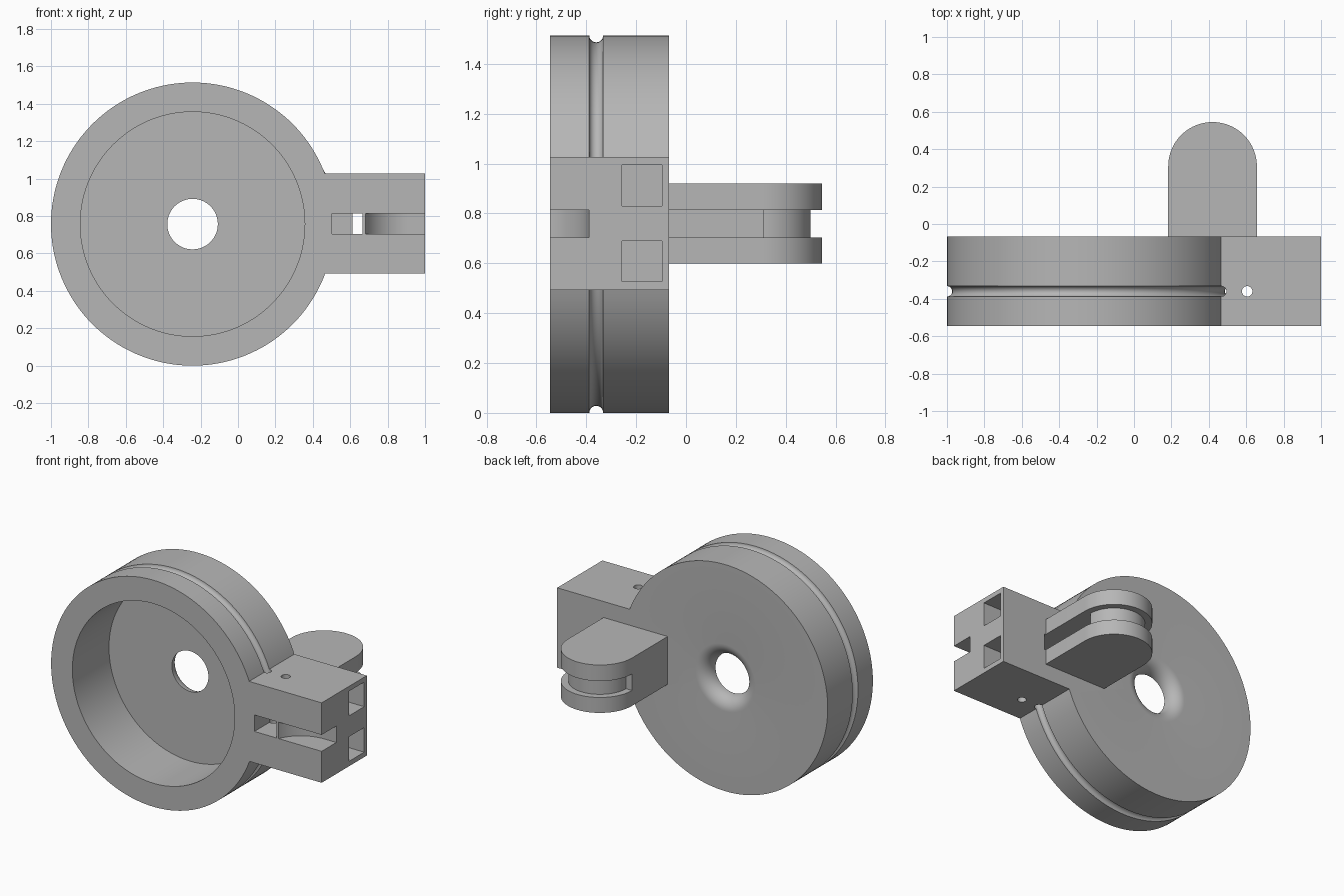
import bpy, bmesh, math
from mathutils import Vector

cube = bpy.data.objects.get("Cube")
if cube:
    bpy.data.objects.remove(cube, do_unlink=True)

grey = bpy.data.materials.new("plain grey")
grey.use_nodes = True
colour = (0.47, 0.47, 0.47, 1)
grey.diffuse_color = colour
grey.node_tree.nodes["Principled BSDF"].inputs["Base Color"].default_value = colour

CX, CZ = -0.243, 0.757           # wheel axis
FRONT, BACK = -0.545, -0.068     # wheel faces
RADIUS = 0.757
GROOVE_Y, GROOVE_R = -0.36, 0.028
SLOT_LOW, SLOT_HIGH = 0.703, 0.813


def finish(name, bm):
    bmesh.ops.recalc_face_normals(bm, faces=bm.faces[:])
    mesh = bpy.data.meshes.new(name)
    bm.to_mesh(mesh)
    bm.free()
    mesh.materials.append(grey)
    obj = bpy.data.objects.new(name, mesh)
    bpy.context.collection.objects.link(obj)
    return obj


def arc(cx, cy, r, start, end, steps):
    angles = [math.radians(start + (end - start) * i / steps) for i in range(steps + 1)]
    return [(cx + r * math.cos(a), cy + r * math.sin(a)) for a in angles]


def prism(name, outline, low, high):
    """Extrude an (x, y) outline between two heights."""
    bm = bmesh.new()
    face = bm.faces.new([bm.verts.new((x, y, low)) for x, y in outline])
    new = bmesh.ops.extrude_face_region(bm, geom=[face])["geom"]
    verts = [v for v in new if isinstance(v, bmesh.types.BMVert)]
    bmesh.ops.translate(bm, verts=verts, vec=(0, 0, high - low))
    return finish(name, bm)


def box(name, x0, x1, y0, y1, z0, z1):
    return prism(name, [(x0, y0), (x1, y0), (x1, y1), (x0, y1)], z0, z1)


def lathe(name, profile, steps=144):
    """Spin a closed (radius, y) profile about the wheel axis."""
    bm = bmesh.new()
    rings = []
    for i in range(steps):
        a = math.tau * i / steps
        rings.append([bm.verts.new((CX + r * math.cos(a), y, CZ + r * math.sin(a)))
                      for r, y in profile])
    n = len(profile)
    for i, ring in enumerate(rings):
        after = rings[(i + 1) % steps]
        for j in range(n):
            k = (j + 1) % n
            bm.faces.new((ring[j], ring[k], after[k], after[j]))
    return finish(name, bm)


def combine(target, tool, operation):
    mod = target.modifiers.new(operation.lower(), "BOOLEAN")
    mod.operation, mod.solver, mod.object = operation, "EXACT", tool
    graph = bpy.context.evaluated_depsgraph_get()
    mesh = bpy.data.meshes.new_from_object(target.evaluated_get(graph))
    target.modifiers.clear()
    target.data = mesh
    bpy.data.objects.remove(tool, do_unlink=True)


# Wheel: dished front, thin floor, bore flared towards the back
floor_y, bore, flare = -0.158, 0.135, 0.088
profile = [(RADIUS, FRONT), (RADIUS, BACK)]
profile += arc(bore + flare, BACK - flare, flare, 90, 180, 10)
profile += [(bore, floor_y), (0.6, floor_y), (0.6, FRONT)]
body = lathe("wheel_with_arm_and_lug", profile)

# Side arm and round-ended lug
combine(body, box("arm", 0.41, 1, FRONT, BACK, 0.493, 1.027), "UNION")
lug_x, lug_y, lug_r = 0.42, 0.308, 0.237
outline = [(lug_x - lug_r, -0.11), (lug_x + lug_r, -0.11)]
outline += arc(lug_x, lug_y, lug_r, 0, 180, 40)
combine(body, prism("lug", outline, 0.6, 0.92), "UNION")

# Cord groove round the wheel, running on through the arm
cutters = [lathe("cord_groove", arc(RADIUS, GROOVE_Y, GROOVE_R, 0, 345, 23))]

# Cord hole down through the arm
cutters.append(prism("cord_hole", arc(0.605, GROOVE_Y, GROOVE_R, 0, 345, 23), 0.4, 1.1))

# Passage from the arm front into the open side of the lug
cutters.append(box("passage", 0.503, 0.666, -0.7, lug_y, SLOT_LOW, SLOT_HIGH))

# Curved slot at the outer end of the arm
slot = arc(0.91, -0.635, 0.245, 180, 90, 20) + [(1.1, -0.39), (1.1, -0.7), (0.665, -0.7)]
cutters.append(prism("arm_slot", slot, SLOT_LOW, SLOT_HIGH))

# Groove around the rounded end of the lug
ring = arc(lug_x, lug_y, 0.192, 0, 180, 40) + arc(lug_x, lug_y, 0.3, 180, 0, 40)
cutters.append(prism("lug_groove", ring, SLOT_LOW, SLOT_HIGH))

# Pair of square sockets in the arm end
for side in (-1, 1):
    z = 0.76 + side * 0.152
    cutters.append(box("socket", 0.68, 1.1, -0.256, -0.096, z - 0.082, z + 0.082))

for cutter in cutters:
    combine(body, cutter, "DIFFERENCE")

# Smooth round surfaces, crisp edges
bpy.ops.object.select_all(action="DESELECT")
body.select_set(True)
bpy.context.view_layer.objects.active = body
bpy.ops.object.shade_smooth_by_angle(angle=math.radians(30))
